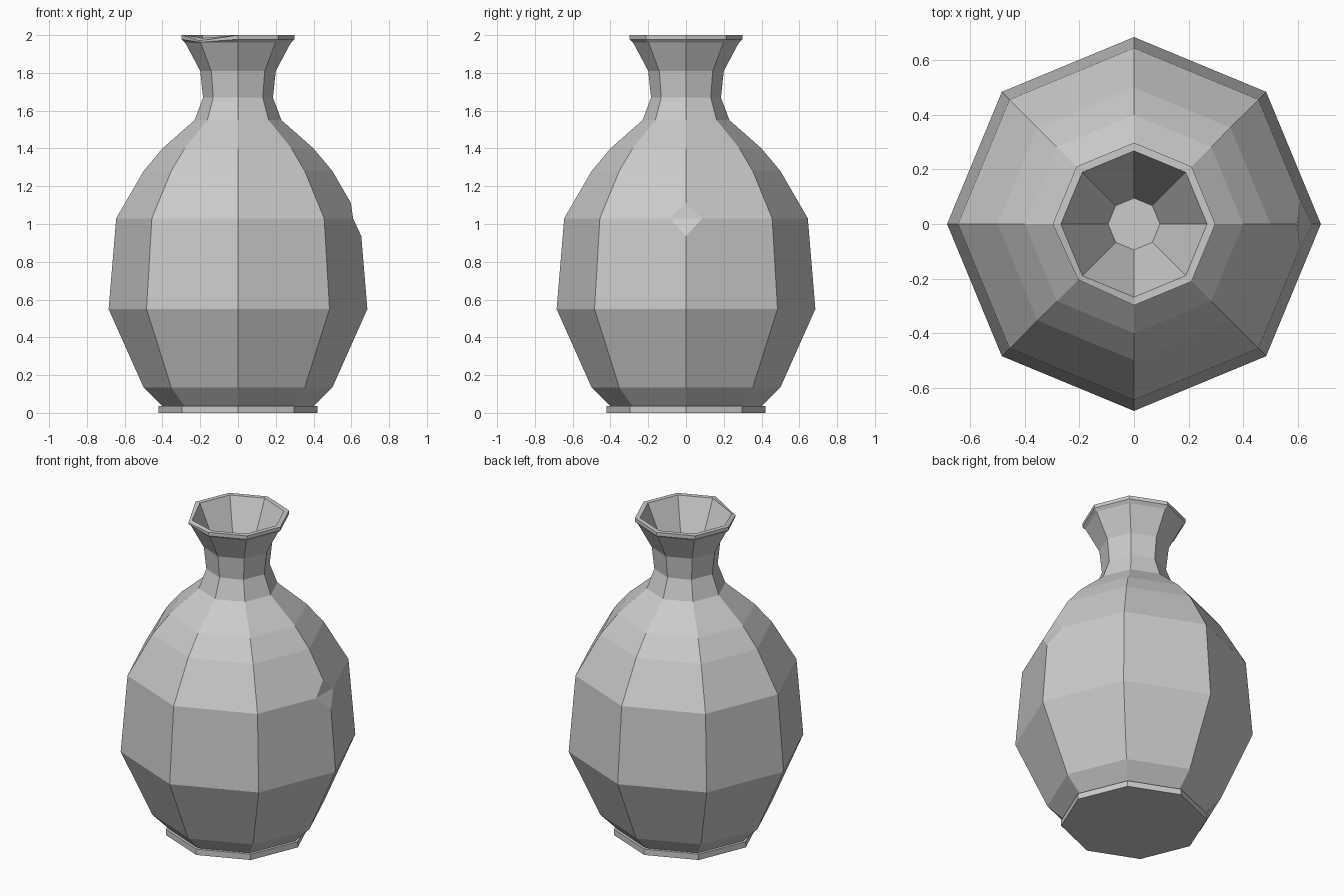
import bpy, bmesh, math
from mathutils import Vector

cube = bpy.data.objects.get("Cube")
if cube:
    bpy.data.objects.remove(cube, do_unlink=True)

SIDES = 8

clay = bpy.data.materials.new("grey_clay")
clay.use_nodes = True
GREY = (0.6, 0.6, 0.6, 1)
clay.diffuse_color = GREY
clay.node_tree.nodes["Principled BSDF"].inputs["Base Color"].default_value = GREY


def lathe(bm, profile):
    """Turn a (radius, height) profile into capped octagonal rings."""
    rings = []
    for r, z in profile:
        angles = [math.tau * i / SIDES for i in range(SIDES)]
        rings.append([bm.verts.new((r * math.cos(a), r * math.sin(a), z)) for a in angles])
    for low, high in zip(rings, rings[1:]):
        for i in range(SIDES):
            j = (i + 1) % SIDES
            bm.faces.new((low[i], low[j], high[j], high[i]))
    bm.faces.new(rings[0][::-1])
    bm.faces.new(rings[-1])
    return rings


def finish(bm, name):
    bmesh.ops.recalc_face_normals(bm, faces=bm.faces)
    mesh = bpy.data.meshes.new(name)
    bm.to_mesh(mesh)
    bm.free()
    mesh.materials.append(clay)
    obj = bpy.data.objects.new(name, mesh)
    bpy.context.collection.objects.link(obj)
    return obj


# Foot slab
bm = bmesh.new()
lathe(bm, [(0.42, 0), (0.42, 0.037)])
finish(bm, "foot")

# Body, neck, rim and the funnel inside the mouth
bm = bmesh.new()
outside = [(0.4, 0.035), (0.5, 0.135), (0.685, 0.55), (0.645, 1.03), (0.5, 1.28),
           (0.4, 1.4), (0.23, 1.55), (0.185, 1.67), (0.2, 1.81)]
rim = [(0.28, 1.96), (0.298, 1.978), (0.298, 2.0), (0.268, 2.0)]
inside = [(0.095, 1.62)]
rings = lathe(bm, outside + rim + inside)

# Chip in the rim at the front right corner
chip = 5
lip = len(outside)
for ring, z in ((rings[lip + 1], 1.962), (rings[lip + 2], 1.97), (rings[lip + 3], 1.985)):
    ring[chip].co.z = z
for ring in rings[lip + 1:lip + 3]:
    ring[chip].co.x *= 0.97
    ring[chip].co.y *= 0.97

# Small chip where the shoulder meets the belly on the left side
corner = rings[3][0]
height = corner.co.z
bmesh.ops.bevel(bm, geom=[corner], offset=0.094, offset_type='OFFSET', segments=1,
                profile=0.5, affect='VERTICES')
centre = Vector((0.62, 0, height))
cut = min(bm.faces, key=lambda f: (f.calc_center_median() - centre).length)
sides = sorted(cut.verts, key=lambda v: v.co.y)
bmesh.ops.connect_verts(bm, verts=[sides[0], sides[-1]])
finish(bm, "vase_body")
